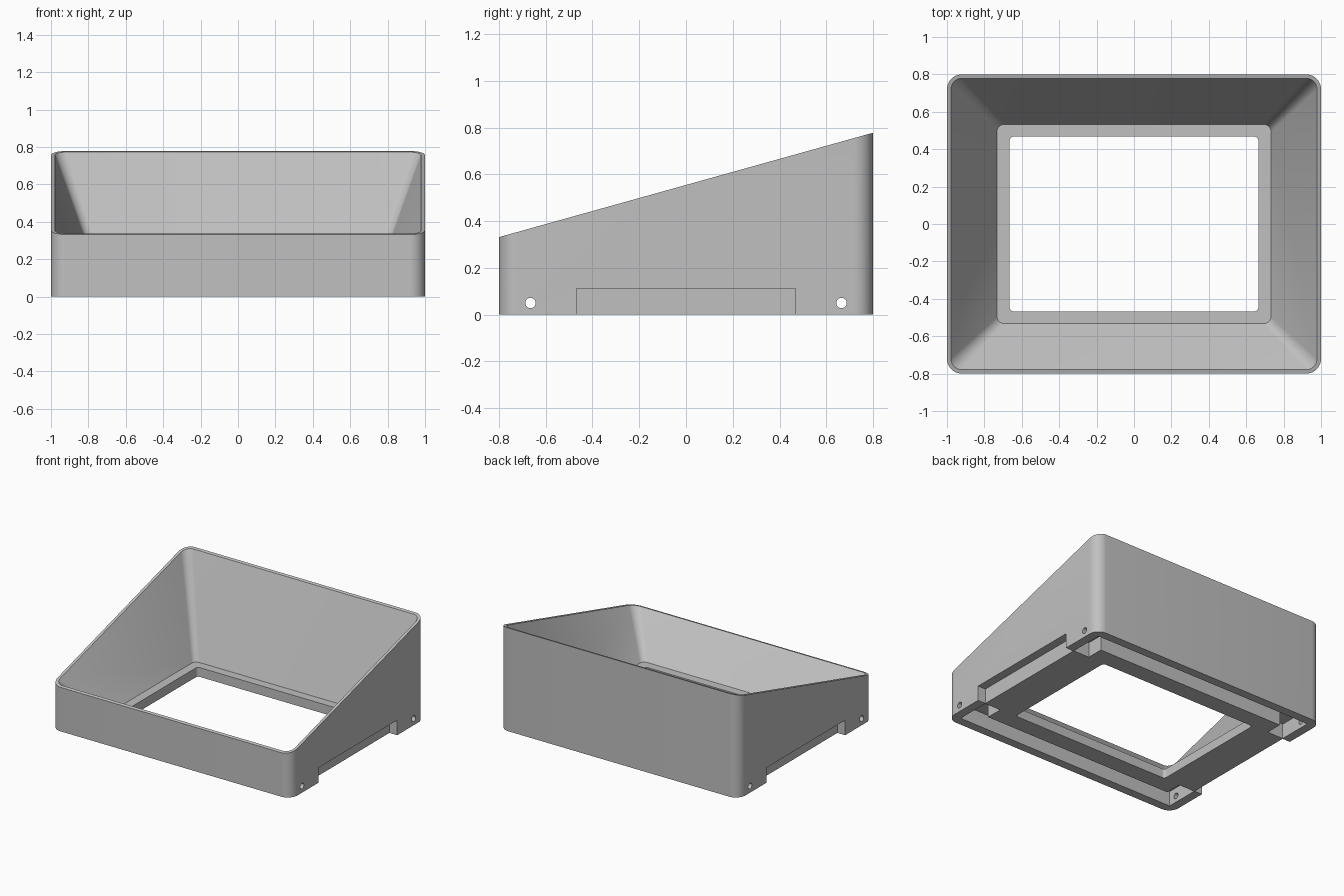
import bpy
import bmesh
from math import cos, sin, pi
from mathutils import Matrix

cube = bpy.data.objects.get("Cube")
if cube:
    bpy.data.objects.remove(cube, do_unlink=True)

SEG = 10           # segments per rounded corner
GREY = (0.53, 0.53, 0.53, 1.0)

mat = bpy.data.materials.new("plain grey")
mat.use_nodes = True
mat.diffuse_color = GREY
mat.node_tree.nodes["Principled BSDF"].inputs["Base Color"].default_value = GREY


def slope(y):
    """Height of the slanted top rim."""
    return 0.555 + 0.279 * y


def ring(bm, hx, hy, r, height):
    """Rounded rectangle of vertices; height is a function of y."""
    verts = []
    corners = [(1, 1), (-1, 1), (-1, -1), (1, -1)]
    for k, (sx, sy) in enumerate(corners):
        for i in range(SEG + 1):
            a = (k + i / SEG) * pi / 2
            x = sx * (hx - r) + r * cos(a)
            y = sy * (hy - r) + r * sin(a)
            verts.append(bm.verts.new((x, y, height(y))))
    return verts


def make_object(name, bm):
    bmesh.ops.recalc_face_normals(bm, faces=bm.faces[:])
    mesh = bpy.data.meshes.new(name)
    bm.to_mesh(mesh)
    bm.free()
    obj = bpy.data.objects.new(name, mesh)
    bpy.context.collection.objects.link(obj)
    mesh.materials.append(mat)
    return obj


def prism(name, points, z0, z1):
    """Vertical prism from an xy outline."""
    bm = bmesh.new()
    face = bm.faces.new([bm.verts.new((x, y, z0)) for x, y in points])
    ext = bmesh.ops.extrude_face_region(bm, geom=[face])
    top = [v for v in ext["geom"] if isinstance(v, bmesh.types.BMVert)]
    bmesh.ops.translate(bm, verts=top, vec=(0, 0, z1 - z0))
    return make_object(name, bm)


def cut(target, cutter):
    cutter.hide_render = True
    mod = target.modifiers.new("cut", "BOOLEAN")
    mod.operation = "DIFFERENCE"
    mod.solver = "EXACT"
    mod.object = cutter
    bpy.context.view_layer.objects.active = target
    bpy.ops.object.modifier_apply(modifier=mod.name)
    bpy.data.objects.remove(cutter, do_unlink=True)


# Hollow wedge shell: outer wall, rim, tapered cavity, ledge and window
bm = bmesh.new()
rings = [
    ring(bm, 1.0, 0.8, 0.08, lambda y: 0.0),
    ring(bm, 1.0, 0.8, 0.08, slope),
    ring(bm, 0.979, 0.779, 0.06, slope),
    ring(bm, 0.733, 0.533, 0.04, lambda y: 0.07),
    ring(bm, 0.665, 0.467, 0.02, lambda y: 0.07),
    ring(bm, 0.665, 0.467, 0.02, lambda y: 0.0),
]
count = len(rings[0])
for a, b in zip(rings, rings[1:] + rings[:1]):
    for i in range(count):
        j = (i + 1) % count
        bm.faces.new((a[i], a[j], b[j], b[i]))

# Fold the twisted cavity sides from front rim to back ledge
rim, ledge = rings[2], rings[3]
n = SEG + 1
bmesh.ops.connect_verts(bm, verts=[rim[2 * n], ledge[2 * n - 1]])
bmesh.ops.connect_verts(bm, verts=[rim[4 * n - 1], ledge[0]])
housing = make_object("sloped_housing", bm)

# Underside channels with corner pockets, front and back
DEPTH = 0.113
for s in (-1, 1):
    outline = [(-0.933, 0.733), (-0.933, 0.472), (-0.8, 0.472), (-0.8, 0.6),
               (0.8, 0.6), (0.8, 0.472), (0.933, 0.472), (0.933, 0.733)]
    cut(housing, prism("channel_cutter", [(x, s * y) for x, y in outline],
                       -0.1, DEPTH))

# Long notches in the bottom of both sides
for s in (-1, 1):
    outline = [(0.935, -0.468), (1.1, -0.468), (1.1, 0.468), (0.935, 0.468)]
    cut(housing, prism("notch_cutter", [(s * x, y) for x, y in outline],
                       -0.1, DEPTH))

# Round pin holes running across the channels
for s in (-1, 1):
    bm = bmesh.new()
    bmesh.ops.create_cone(
        bm, cap_ends=True, segments=24, radius1=0.022, radius2=0.022, depth=2.4,
        matrix=Matrix.Translation((0, s * 0.665, 0.05)) @ Matrix.Rotation(pi / 2, 4, "Y"))
    cut(housing, make_object("pin_hole_cutter", bm))

# Smooth rounded corners, crisp edges
bpy.ops.object.select_all(action="DESELECT")
housing.select_set(True)
bpy.context.view_layer.objects.active = housing
bpy.ops.object.shade_smooth_by_angle(angle=pi / 6)
